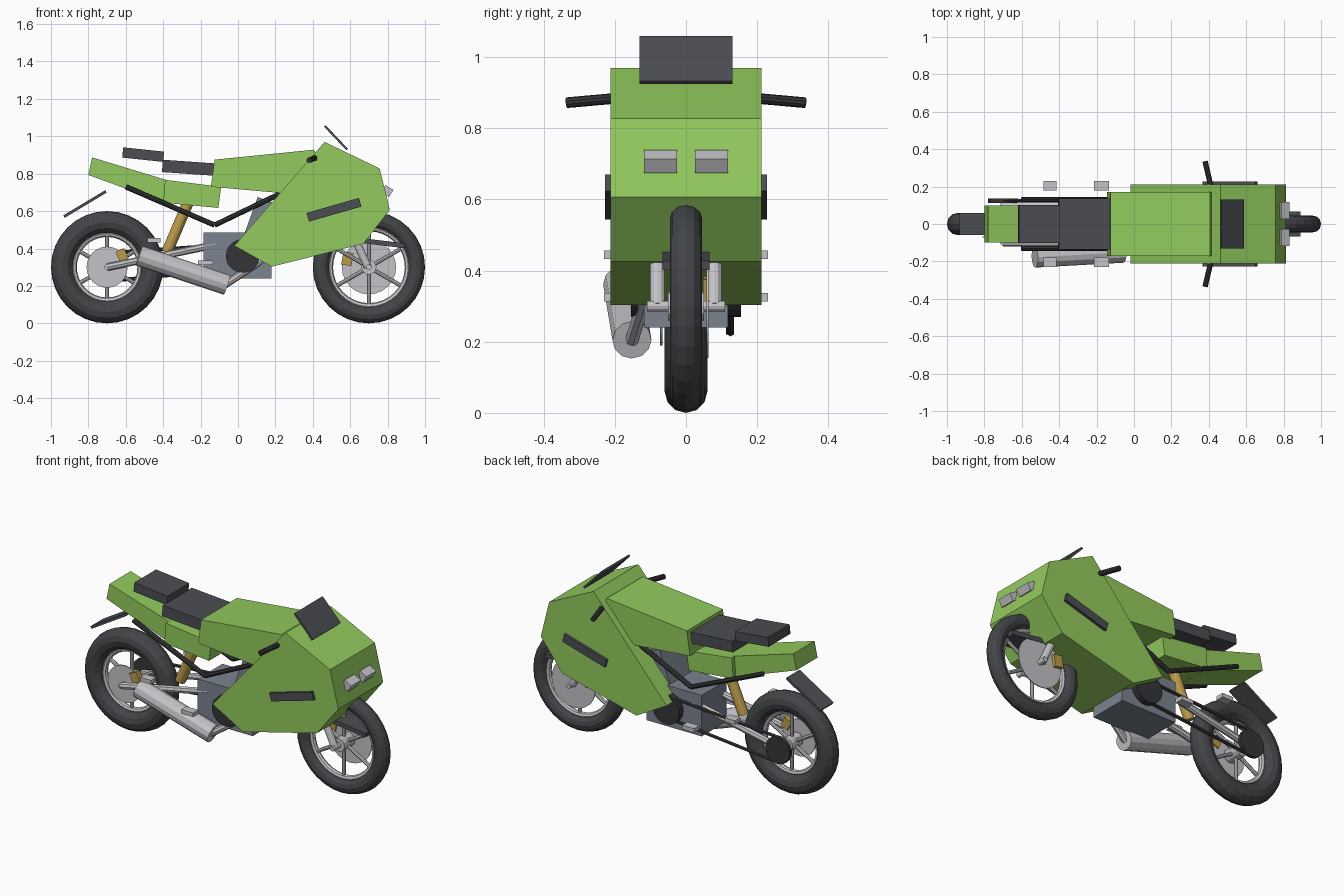
import bpy, bmesh, math
from mathutils import Vector

cube = bpy.data.objects.get("Cube")
if cube:
    bpy.data.objects.remove(cube, do_unlink=True)


def material(name, rgb):
    m = bpy.data.materials.new(name)
    m.use_nodes = True
    colour = (*rgb, 1)
    m.diffuse_color = colour
    m.node_tree.nodes["Principled BSDF"].inputs["Base Color"].default_value = colour
    return m


GREEN = material("green paint", (0.29, 0.59, 0.11))
DARK = material("dark plastic", (0.07, 0.075, 0.085))
RUBBER = material("tyre rubber", (0.055, 0.058, 0.064))
BLACK = material("black metal", (0.035, 0.036, 0.04))
ENGINE = material("engine grey", (0.2, 0.23, 0.28))
SILVER = material("silver metal", (0.55, 0.55, 0.58))
GOLD = material("gold metal", (0.5, 0.33, 0.07))


def finish(obj, name, mat):
    obj.name = obj.data.name = name
    obj.data.materials.append(mat)
    return obj


def box(name, mat, centre, size, tilt=0):
    """Box pitched nose-down by tilt degrees."""
    bpy.ops.mesh.primitive_cube_add(size=1, location=centre, rotation=(0, math.radians(tilt), 0))
    obj = bpy.context.object
    obj.scale = size
    return finish(obj, name, mat)


def tube(name, mat, a, b, radius, sides=12):
    """Straight cylinder between two points."""
    a, b = Vector(a), Vector(b)
    bpy.ops.mesh.primitive_cylinder_add(vertices=sides, radius=radius, depth=(b - a).length, location=(a + b) / 2)
    obj = bpy.context.object
    obj.rotation_euler = (b - a).to_track_quat('Z', 'Y').to_euler()
    return finish(obj, name, mat)


def ring(name, mat, centre, major, minor, sides):
    bpy.ops.mesh.primitive_torus_add(major_radius=major, minor_radius=minor, major_segments=32,
                                     minor_segments=sides, location=centre, rotation=(math.pi / 2, 0, 0))
    return finish(bpy.context.object, name, mat)


def prism(name, mat, profile, half):
    """Side profile in x and z, extruded across the width."""
    bm = bmesh.new()
    face = bm.faces.new([bm.verts.new((x, -half, z)) for x, z in profile])
    extruded = bmesh.ops.extrude_face_region(bm, geom=[face])["geom"]
    bmesh.ops.translate(bm, vec=(0, 2 * half, 0), verts=[v for v in extruded if isinstance(v, bmesh.types.BMVert)])
    bmesh.ops.recalc_face_normals(bm, faces=bm.faces)
    mesh = bpy.data.meshes.new(name)
    bm.to_mesh(mesh)
    bm.free()
    obj = bpy.data.objects.new(name, mesh)
    bpy.context.collection.objects.link(obj)
    return finish(obj, name, mat)


AXLE_Z = 0.3


def wheel(label, x, thick, disc_y, disc_r):
    centre = Vector((x, 0, AXLE_Z))
    across = Vector((0, 1, 0))
    rim = 0.3 - 2 * thick
    ring(label + "_tyre", RUBBER, centre, 0.3 - thick, thick, 12)
    ring(label + "_rim", SILVER, centre, rim, 0.018, 8)
    tube(label + "_hub", SILVER, centre - across * 0.05, centre + across * 0.05, 0.04)
    tube(label + "_axle", SILVER, centre - across * 0.11, centre + across * 0.11, 0.015)
    for i in range(6):
        a = math.radians(30 + 60 * i)
        tip = centre + Vector((math.cos(a), 0, math.sin(a))) * rim
        tube(f"{label}_spoke_{i + 1}", SILVER, centre, tip, 0.011, 8)
    side = across * disc_y
    tube(label + "_brake_disc", SILVER, centre + side * 0.95, centre + side * 1.05, disc_r, 24)


# Wheels and brakes
wheel("front", 0.7, 0.045, 0.06, 0.145)
wheel("rear", -0.7, 0.06, -0.07, 0.11)
box("front_caliper", GOLD, (0.585, 0.065, 0.345), (0.055, 0.035, 0.07), 10)
box("rear_caliper", GOLD, (-0.62, -0.075, 0.365), (0.05, 0.035, 0.06), -25)

# Bodywork
prism("fairing", GREEN, [(-0.02, 0.415), (0.463, 0.97), (0.757, 0.828), (0.812, 0.607),
                         (0.67, 0.425), (0.18, 0.303)], 0.212)
prism("fuel_tank", GREEN, [(-0.125, 0.875), (0.405, 0.928), (0.425, 0.9), (0.36, 0.685), (-0.145, 0.73)], 0.17)
prism("tail", GREEN, [(-0.78, 0.887), (-0.385, 0.767), (-0.395, 0.645), (-0.8, 0.793)], 0.1)
prism("seat_base", GREEN, [(-0.39, 0.767), (-0.09, 0.73), (-0.105, 0.617), (-0.4, 0.645)], 0.125)
box("seat", DARK, (-0.267, 0, 0.832), (0.275, 0.275, 0.066), 4)
box("rear_seat_pad", DARK, (-0.507, 0, 0.902), (0.22, 0.205, 0.055), 6)
box("windscreen", DARK, (0.524, 0, 0.992), (0.175, 0.262, 0.012), 46.5)
box("front_fender", DARK, (0.78, 0, 0.428), (0.22, 0.132, 0.026), 7)
box("rear_fender", DARK, (-0.818, 0, 0.638), (0.262, 0.12, 0.015), -31)

# Engine
box("engine_block", ENGINE, (-0.003, 0, 0.363), (0.365, 0.235, 0.245))
box("engine_cylinders", ENGINE, (0.148, 0, 0.5), (0.2, 0.2, 0.3), 20)
tube("shock_absorber", GOLD, (-0.38, 0, 0.38), (-0.265, 0, 0.65), 0.03)

# Exhaust on the right-hand side
tube("exhaust_muffler", SILVER, (-0.53, -0.178, 0.362), (-0.058, -0.152, 0.205), 0.055)
tube("exhaust_pipe", SILVER, (-0.07, -0.152, 0.205), (0.13, -0.11, 0.34), 0.02, 8)

# Chain drive on the left-hand side
tube("rear_sprocket", BLACK, (-0.7, 0.113, AXLE_Z), (-0.7, 0.135, AXLE_Z), 0.08, 20)
for label, rear_z, front_z in (("upper", 0.375, 0.425), ("lower", 0.225, 0.295)):
    tube("chain_" + label, BLACK, (-0.7, 0.125, rear_z), (0.02, 0.125, front_z), 0.01, 6)

# Parts paired on both sides
for label, s in (("right", -1), ("left", 1)):
    tube("engine_cover_" + label, BLACK, (0.025, s * 0.1, 0.36), (0.025, s * 0.155, 0.36), 0.09, 20)
    tube("fork_" + label, SILVER, (0.695, s * 0.08, 0.3), (0.43, s * 0.08, 0.87), 0.021)
    tube("swingarm_" + label, SILVER, (-0.7, s * 0.1, AXLE_Z), (-0.12, s * 0.1, 0.42), 0.02, 8)
    tube("frame_rear_" + label, BLACK, (-0.6, s * 0.13, 0.73), (-0.125, s * 0.13, 0.525), 0.014, 8)
    tube("frame_front_" + label, BLACK, (-0.125, s * 0.13, 0.525), (0.26, s * 0.13, 0.71), 0.014, 8)
    tube("handlebar_" + label, BLACK, (0.435, s * 0.1, 0.893), (0.38, s * 0.335, 0.872), 0.015, 10)
    box("side_vent_" + label, DARK, (0.513, s * 0.218, 0.607), (0.292, 0.02, 0.048), -16)
    box("headlight_" + label, SILVER, (0.798, s * 0.072, 0.707), (0.05, 0.093, 0.045), 30)
    box("rider_peg_" + label, SILVER, (-0.175, s * 0.205, 0.325), (0.08, 0.05, 0.024))
    box("passenger_peg_" + label, SILVER, (-0.45, s * 0.205, 0.445), (0.07, 0.05, 0.024))
